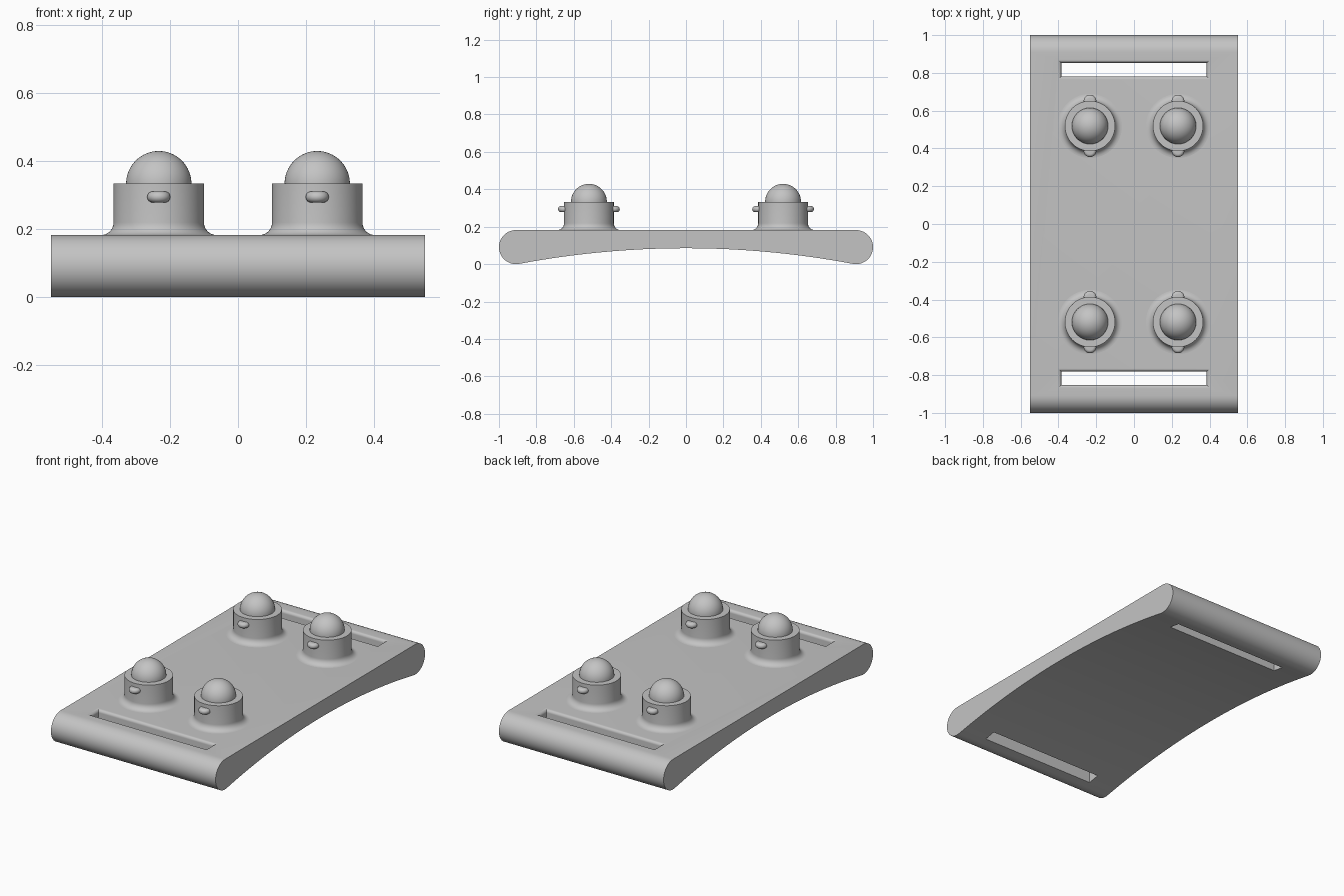
import bpy, bmesh
from math import sin, cos, pi, radians, atan

if "Cube" in bpy.data.objects:
    bpy.data.objects.remove(bpy.data.objects["Cube"])

TOP = 0.182          # plate top height
HALF_W = 0.55        # plate half width
POST_X, POST_Y = 0.233, 0.519
POST_R, RIM = 0.133, 0.333

grey = bpy.data.materials.new("grey")
grey.use_nodes = True
grey.diffuse_color = (0.55, 0.55, 0.55, 1)
grey.node_tree.nodes["Principled BSDF"].inputs["Base Color"].default_value = grey.diffuse_color


def add_object(name, bm, location=(0, 0, 0)):
    bmesh.ops.recalc_face_normals(bm, faces=bm.faces)
    mesh = bpy.data.meshes.new(name)
    bm.to_mesh(mesh)
    bm.free()
    mesh.materials.append(grey)
    obj = bpy.data.objects.new(name, mesh)
    obj.location = location
    bpy.context.collection.objects.link(obj)
    return obj


def loft(loops):
    """Skin a stack of equal-length point loops and cap both ends."""
    bm = bmesh.new()
    rings = [[bm.verts.new(p) for p in loop] for loop in loops]
    for a, b in zip(rings, rings[1:]):
        for i in range(len(a)):
            j = (i + 1) % len(a)
            bm.faces.new((a[i], a[j], b[j], b[i]))
    bm.faces.new(rings[0])
    bm.faces.new(rings[-1])
    return bm


def lathe(profile, sides=64):
    angles = [2 * pi * i / sides for i in range(sides)]
    return loft([[(r * cos(a), r * sin(a), z) for a in angles] for r, z in profile])


def smooth(obj):
    bpy.ops.object.select_all(action="DESELECT")
    obj.select_set(True)
    bpy.context.view_layer.objects.active = obj
    bpy.ops.object.shade_smooth_by_angle(angle=radians(32))


# Plate: round ends and an arched underside, extruded across x
end_r = TOP / 2
end_y = 1 - end_r
arch = 0.085
tilt = atan(2 * arch / end_y)
tip = [(end_y + end_r * cos(a), end_r + end_r * sin(a))
       for a in (pi / 2 - (pi + tilt) * i / 24 for i in range(25))]
y0, z0 = tip[-1]
under = [(y0 * (1 - i / 20), arch - (arch - z0) * (1 - i / 20) ** 2) for i in range(1, 21)]
half = tip + under
section = half + [(-y, z) for y, z in reversed(half[:-1])]
plate = add_object("plate", loft([[(x, y, z) for y, z in section] for x in (-HALF_W, HALF_W)]))

# Strap slots with a rounded upper lip
lip = 0.018
steps = [(0, -0.1)]
steps += [(lip * (1 - cos(t)), TOP - lip + lip * sin(t)) for t in (pi / 2 * i / 8 for i in range(9))]
steps += [(lip, 0.25)]
for side, name in ((-1, "front"), (1, "back")):
    loops = []
    for grow, z in steps:
        w, d = 0.385 + grow, 0.036 + grow
        loops.append([(-w, -d, z), (w, -d, z), (w, d, z), (-w, d, z)])
    cutter = add_object(name + "_slot_cutter", loft(loops), (0, side * 0.817, 0))
    cutter.hide_render = True
    cut = plate.modifiers.new(name + "_slot", "BOOLEAN")
    cut.operation, cut.solver, cut.object = "DIFFERENCE", "EXACT", cutter
    bpy.context.view_layer.objects.active = plate
    bpy.ops.object.modifier_apply(modifier=cut.name)
    bpy.data.objects.remove(cutter)
smooth(plate)

# Profiles: flared post, dome, and round-edged locking tab
flare = 0.037
post = [(POST_R + flare, TOP - 0.03)]
post += [(POST_R + flare * (1 - sin(t)), TOP + flare * (1 - cos(t)))
         for t in (pi / 2 * i / 8 for i in range(9))]
post += [(POST_R, RIM)]
dome_r = 0.096
dome = [(dome_r, -0.02)] + [(dome_r * cos(t), dome_r * sin(t))
                            for t in (pi / 2 * i / 16.1 for i in range(17))]
edge = 0.0165
tab = [(0.0175 + edge * cos(t), edge * sin(t)) for t in (-pi / 2 + pi * i / 12 for i in range(13))]

# Four posts, each with a dome and a tab to the front and back
for sy, row in ((-1, "front"), (1, "back")):
    for sx, col in ((-1, "right"), (1, "left")):
        x, y, name = sx * POST_X, sy * POST_Y, row + "_" + col
        smooth(add_object(name + "_post", lathe(post), (x, y, 0)))
        smooth(add_object(name + "_dome", lathe(dome), (x, y, RIM)))
        for s, end in ((-1, "front"), (1, "back")):
            smooth(add_object(name + "_post_" + end + "_tab", lathe(tab, 32), (x, y + s * 0.131, 0.294)))
